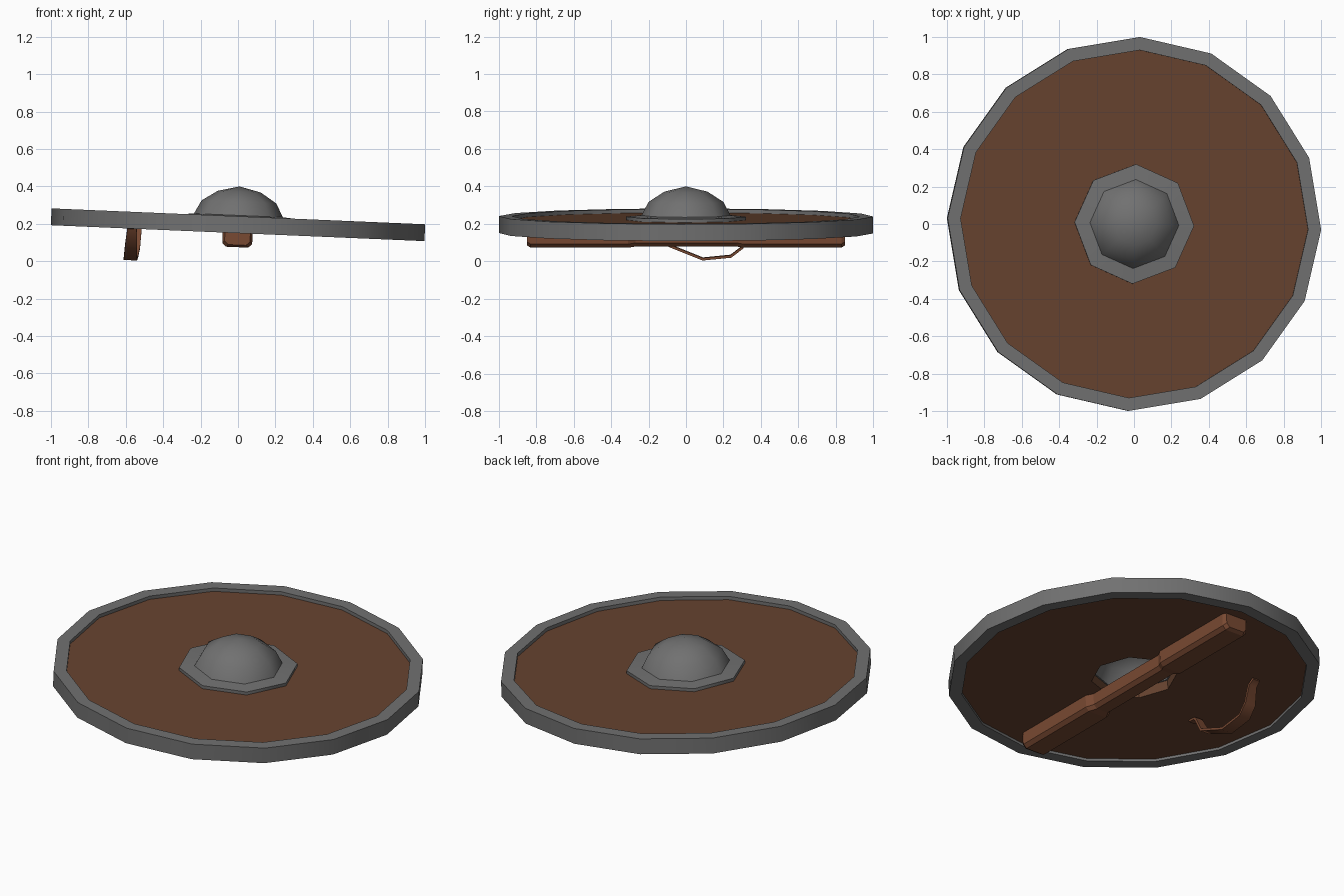
import bpy, bmesh, math
from mathutils import Matrix

if "Cube" in bpy.data.objects:
    bpy.data.objects.remove(bpy.data.objects["Cube"])

# Whole shield leans slightly: right edge lower than left
TILT = Matrix.Translation((0, 0, 0.195)) @ Matrix.Rotation(math.asin(0.0425), 4, 'Y')
PHASE = math.radians(-1.8)


def material(name, color):
    m = bpy.data.materials.new(name)
    m.diffuse_color = (*color, 1)
    m.use_nodes = True
    m.node_tree.nodes["Principled BSDF"].inputs["Base Color"].default_value = m.diffuse_color
    return m


WOOD = material("dark wood", (0.135, 0.056, 0.029))
IRON = material("grey iron", (0.165, 0.165, 0.165))
GRIP = material("reddish wood", (0.19, 0.067, 0.032))


def loft(name, rings, mat, wrap=False, angle=30):
    """Skin a list of equal-length rings; cap the ends unless wrapped."""
    bm = bmesh.new()
    vs = [[bm.verts.new(p) for p in ring] for ring in rings]
    n = len(vs[0])
    pairs = list(zip(vs, vs[1:])) + ([(vs[-1], vs[0])] if wrap else [])
    for a, b in pairs:
        for i in range(n):
            j = (i + 1) % n
            bm.faces.new((a[i], a[j], b[j], b[i]))
    if not wrap:
        bm.faces.new(vs[0])
        bm.faces.new(vs[-1])
    bmesh.ops.remove_doubles(bm, verts=bm.verts, dist=0.0005)
    bmesh.ops.recalc_face_normals(bm, faces=bm.faces)
    me = bpy.data.meshes.new(name)
    bm.to_mesh(me)
    bm.free()
    me.materials.append(mat)
    ob = bpy.data.objects.new(name, me)
    bpy.context.collection.objects.link(ob)
    ob.matrix_world = TILT
    bpy.ops.object.select_all(action='DESELECT')
    ob.select_set(True)
    bpy.context.view_layer.objects.active = ob
    if angle:
        bpy.ops.object.shade_smooth_by_angle(angle=math.radians(angle))
    return ob


def circle(r, z, n, octagon=False):
    """Ring of n points; octagon=True pulls odd points onto an eight-sided outline."""
    pts = []
    for i in range(n):
        a = PHASE + i * math.tau / n
        q = r * math.cos(math.pi / 8) if octagon and i % 2 else r
        pts.append((q * math.cos(a), q * math.sin(a), z))
    return pts


# Iron rim
loft("rim", [circle(r, z, 16) for r, z in
             ((1.0, -0.045), (1.0, 0.045), (0.93, 0.045), (0.93, -0.045))], IRON, wrap=True)

# Wooden board with an eight-sided hole behind the boss
loft("board", [circle(0.95, -0.03, 16), circle(0.95, 0.025, 16),
               circle(0.23, 0.025, 16, True), circle(0.23, -0.03, 16, True)], WOOD, wrap=True)

# Hollow iron boss with a flange
boss = ((0, 0.205), (0.115, 0.177), (0.2, 0.122), (0.238, 0.05), (0.32, 0.043),
        (0.32, 0.025), (0.222, 0.025), (0.185, 0.11), (0.105, 0.162), (0, 0.188))
loft("boss", [circle(max(r, 1e-5), z, 8) for r, z in boss], IRON, wrap=False, angle=50)

# Wooden bar across the back, slimmer at the hand grip
half = [(0.27, 0.058, -0.115), (0.31, 0.08, -0.12), (0.83, 0.08, -0.12), (0.85, 0.068, -0.108)]
stations = [(-y, w, b) for y, w, b in reversed(half)] + half
bar = []
for y, w, b in stations:
    c = 0.02
    bar.append([(-w, y, -0.028), (-w, y, b + c), (-w + c, y, b),
                (w - c, y, b), (w, y, b + c), (w, y, -0.028)])
loft("grip_bar", bar, GRIP, angle=0)

# Arm strap: (x, y, z, half width) along its path
path = [(-0.565, -0.19, -0.034, 0.022), (-0.565, -0.14, -0.042, 0.025),
        (-0.567, -0.09, -0.135, 0.032), (-0.567, 0.09, -0.207, 0.036),
        (-0.562, 0.24, -0.192, 0.036), (-0.552, 0.30, -0.145, 0.034),
        (-0.54, 0.34, -0.055, 0.026), (-0.535, 0.38, -0.034, 0.022)]
strap = []
for i, (x, y, z, w) in enumerate(path):
    p, q = path[max(i - 1, 0)], path[min(i + 1, len(path) - 1)]
    dy, dz = q[1] - p[1], q[2] - p[2]
    d = math.hypot(dy, dz)
    ny, nz = -dz / d * 0.007, dy / d * 0.007
    strap.append([(x - w, y - ny, z - nz), (x + w, y - ny, z - nz),
                  (x + w, y + ny, z + nz), (x - w, y + ny, z + nz)])
loft("arm_strap", strap, GRIP, angle=40)
